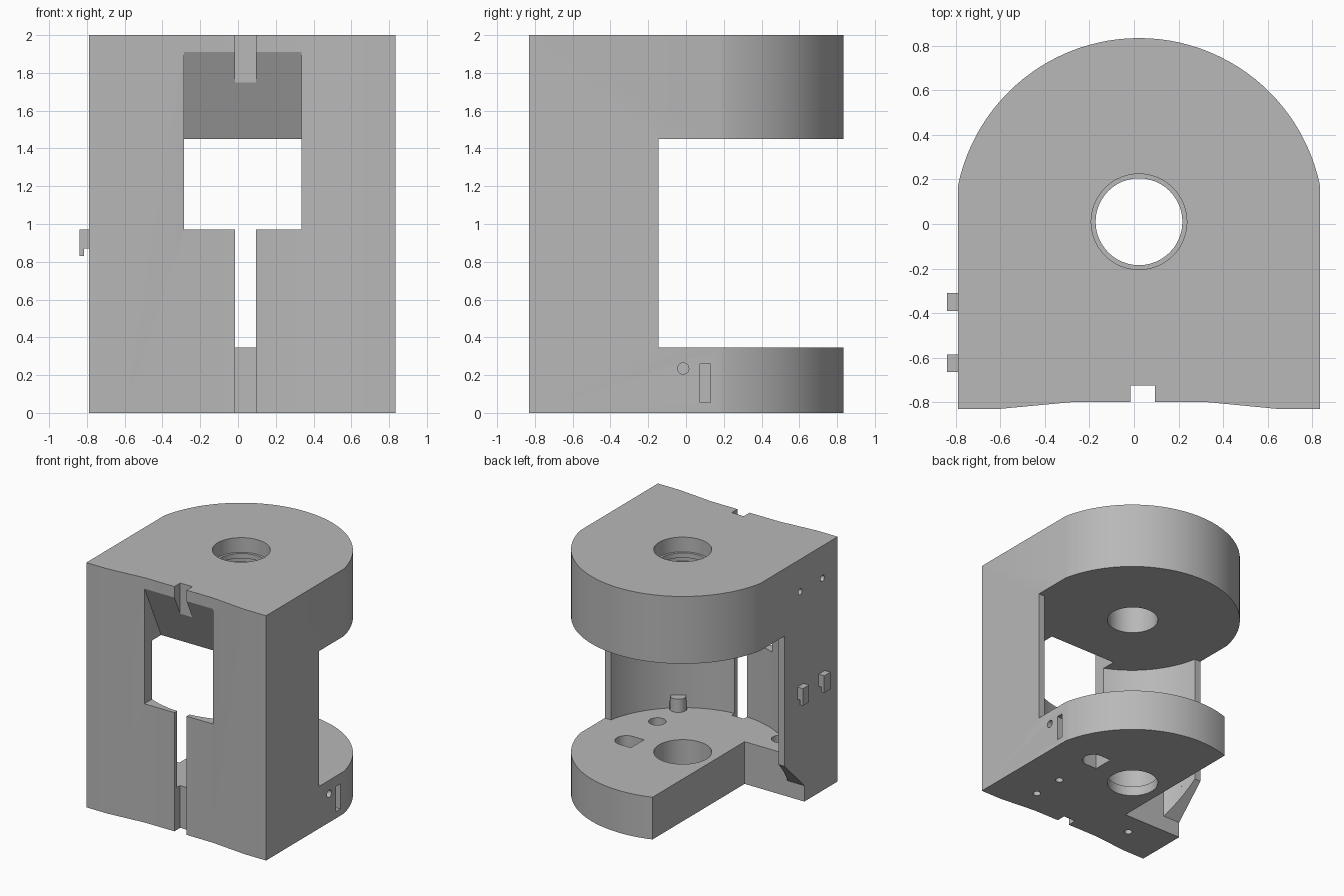
import bpy, bmesh
from math import sin, cos, pi, asin

if "Cube" in bpy.data.objects:
    bpy.data.objects.remove(bpy.data.objects["Cube"])

grey = bpy.data.materials.new("plain grey")
grey.use_nodes = True
colour = (0.48, 0.48, 0.48, 1)
grey.diffuse_color = colour
grey.node_tree.nodes["Principled BSDF"].inputs["Base Color"].default_value = colour

CX, CY = 0.0225, 0.005          # axis of the round parts
LEFT, RIGHT = -0.79, 0.835      # flat sides
FLOOR, CEIL = 0.345, 1.45       # bay between the two discs
BAY_R = 0.772
COLUMN_BACK = -0.145


def arc(x, y, r, a0, a1, n):
    return [(x + r * cos(a0 + (a1 - a0) * i / n), y + r * sin(a0 + (a1 - a0) * i / n))
            for i in range(n + 1)]


def circle(x, y, r, n=48):
    return arc(x, y, r, 0, 2 * pi, n)[:-1]


def rect(a0, a1, b0, b1):
    return [(a0, b0), (a1, b0), (a1, b1), (a0, b1)]


def prism(name, pts, axis, lo, hi):
    """Extrude a closed outline along an axis."""
    place = {"x": lambda a, b, t: (t, a, b),
             "y": lambda a, b, t: (a, t, b),
             "z": lambda a, b, t: (a, b, t)}[axis]
    bm = bmesh.new()
    low = [bm.verts.new(place(a, b, lo)) for a, b in pts]
    high = [bm.verts.new(place(a, b, hi)) for a, b in pts]
    bm.faces.new(low)
    bm.faces.new(high)
    for i in range(len(pts)):
        j = (i + 1) % len(pts)
        bm.faces.new((low[i], low[j], high[j], high[i]))
    bmesh.ops.recalc_face_normals(bm, faces=bm.faces)
    mesh = bpy.data.meshes.new(name)
    bm.to_mesh(mesh)
    bm.free()
    mesh.materials.append(grey)
    obj = bpy.data.objects.new(name, mesh)
    bpy.context.collection.objects.link(obj)
    return obj


def activate(obj):
    bpy.ops.object.select_all(action="DESELECT")
    obj.select_set(True)
    bpy.context.view_layer.objects.active = obj


def cut(pts, axis, lo, hi):
    """Subtract a prism from the housing."""
    cutter = prism("cutter", pts, axis, lo, hi)
    cutter.hide_render = True
    activate(housing)
    mod = housing.modifiers.new("cut", "BOOLEAN")
    mod.operation, mod.solver, mod.object = "DIFFERENCE", "EXACT", cutter
    bpy.ops.object.modifier_apply(modifier=mod.name)
    bpy.data.objects.remove(cutter)


# Housing outline: round back, flat sides, shallow dip in the front
side = asin(0.17 / 0.83)
outline = arc(CX, CY, 0.83, side, pi - side, 48)
outline[0] = (RIGHT, outline[0][1])
outline[-1] = (LEFT, outline[-1][1])
outline += [(LEFT, -0.83), (-0.6, -0.83), (-0.28, -0.8),
            (0.33, -0.8), (0.64, -0.83), (RIGHT, -0.83)]
housing = prism("housing", outline, "z", 0, 2)

# Round bay, open at the back
dip = asin((CY - COLUMN_BACK) / BAY_R)
bay = [(1.2, COLUMN_BACK), (1.2, 1.2), (-1.2, 1.2), (-1.2, COLUMN_BACK)]
cut(bay + arc(CX, CY, BAY_R, pi + dip, 2 * pi - dip, 48), "z", FLOOR, CEIL)

# Corner missing from the lower disc, with a chamfered side wall
NOTCH_X, NOTCH_Y = -0.25, -0.4
cut([(NOTCH_Y, -0.1), (NOTCH_Y, 0.13), (-0.14, 0.39), (1, 0.39), (1, -0.1)],
    "x", -1, NOTCH_X)
dip = asin((CY - NOTCH_Y) / BAY_R)
cut([(NOTCH_X, NOTCH_Y), (NOTCH_X, CY)] + arc(CX, CY, BAY_R, pi, pi + dip, 12),
    "z", -0.1, 0.36)

# Front window with sloping roof, slot below and groove above
cut([(-0.9, 0.97), (-0.9, 2.124), (-0.585, CEIL), (-0.585, 0.97)], "x", -0.285, 0.335)
for lo, hi in ((-0.1, 1.0), (1.7, 2.1)):
    cut(rect(-0.015, 0.095, -1, -0.725), "z", lo, hi)

# Stepped central bores
for r, lo, hi in ((0.195, -0.1, 2.1), (0.215, 0.08, 0.5), (0.215, 1.88, 2.1),
                  (0.225, 1.8, 1.84)):
    cut(circle(CX, 0.01, r), "z", lo, hi)

# Screw holes in the lower disc
for x, y in ((0.483, -0.59), (0.483, -0.32), (-0.437, -0.59)):
    cut(circle(x, y, 0.03, 20), "z", -0.1, 0.4)
    cut(circle(x, y, 0.065, 28), "z", 0.2, 0.4)

# Round-ended opening through the lower disc
cut([(0.38, 0.0)] + arc(0.48, 0.085, 0.085, -pi / 2, pi / 2, 16) + [(0.38, 0.17)],
    "z", -0.1, 0.4)

# Small side holes
cut(circle(-0.015, 0.235, 0.03, 20), "x", 0.68, 1)
cut(rect(0.075, 0.13, 0.055, 0.26), "x", 0.68, 1)
for y in (-0.346, -0.634):
    cut(circle(y, 1.735, 0.025, 20), "x", -1, -0.68)

activate(housing)
bpy.ops.object.shade_smooth_by_angle(angle=0.35)

# Locating peg on the lower disc, with a centre hole
bpy.ops.mesh.primitive_cone_add(vertices=32, radius1=0.067, radius2=0.058, depth=0.25,
                                location=(0.483, -0.59, 0.325))
peg = bpy.context.object
peg.name = "locating_peg"
peg.data.materials.append(grey)
bpy.ops.object.shade_smooth_by_angle(angle=0.5)

# Hooks on the side
hook = [(-0.84, 0.83), (-0.815, 0.83), (-0.815, 0.87), (-0.785, 0.87),
        (-0.785, 0.97), (-0.84, 0.97)]
for name, lo in (("rear_hook", -0.39), ("front_hook", -0.665)):
    prism(name, hook, "y", lo, lo + 0.08)
